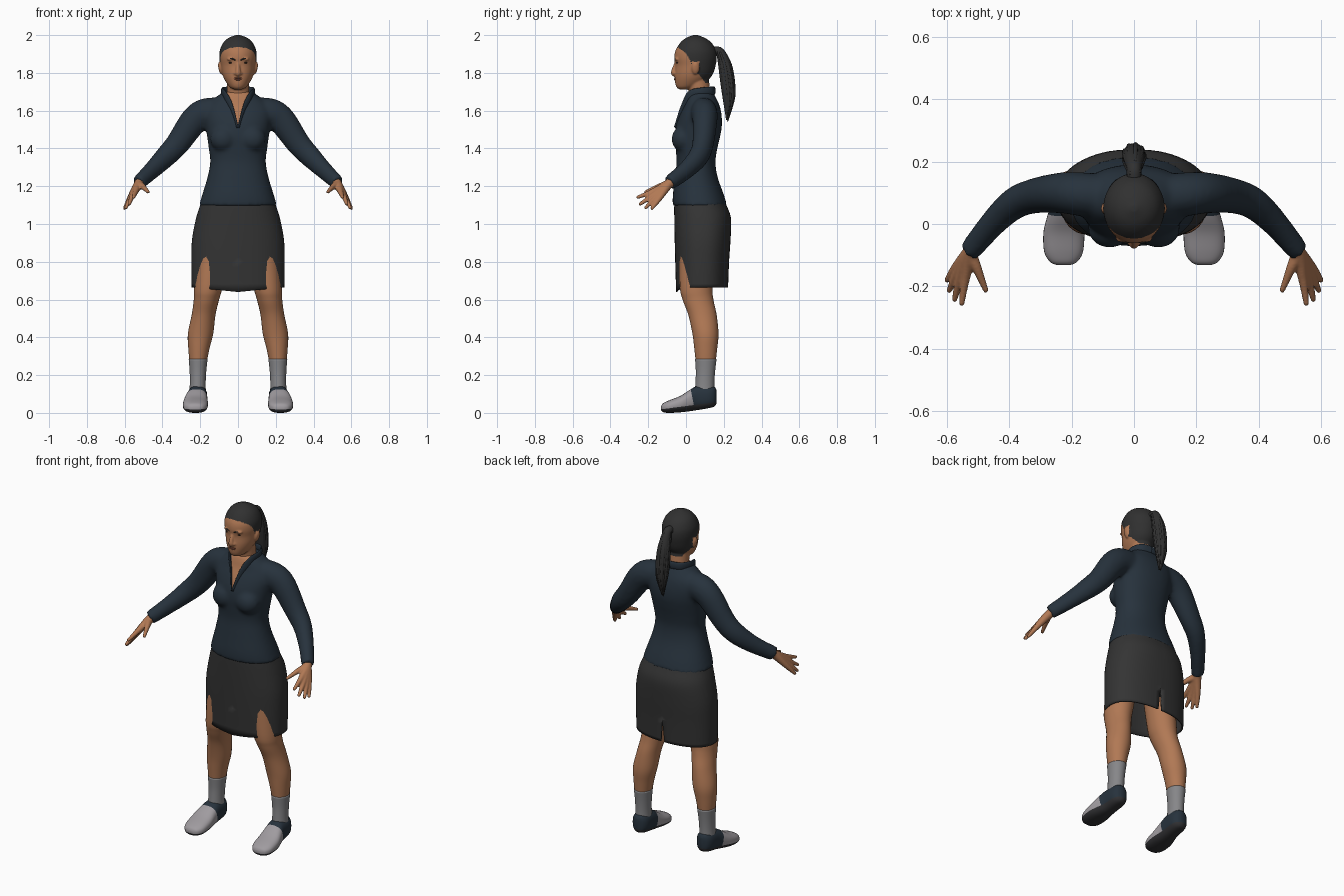
import bpy, bmesh, math, random
from mathutils import Vector, Matrix

if "Cube" in bpy.data.objects:
    bpy.data.objects.remove(bpy.data.objects["Cube"])
random.seed(4)


def material(name, r, g, b):
    m = bpy.data.materials.new(name)
    m.use_nodes = True
    m.diffuse_color = (r, g, b, 1)
    node = m.node_tree.nodes["Principled BSDF"]
    node.inputs["Base Color"].default_value = (r, g, b, 1)
    node.inputs["Roughness"].default_value = 0.8
    return m


SKIN = material("brown skin", .44, .19, .09)
HAIR = material("black hair", .03, .03, .03)
NAVY = material("navy cloth", .02, .032, .046)
SKIRT = material("charcoal cloth", .034, .034, .034)
SOCK = material("grey sock", .24, .24, .25)
SHOE = material("light grey shoe", .35, .33, .35)
SOLE = material("dark sole", .03, .03, .033)
LIPS = material("lip brown", .26, .09, .055)
EYE = material("dark eye", .03, .018, .012)


def spline(rows, k=5):
    """Catmull-Rom interpolation between rows of numbers."""
    out = []
    for i in range(len(rows) - 1):
        a, b, c, d = rows[max(i - 1, 0)], rows[i], rows[i + 1], rows[min(i + 2, len(rows) - 1)]
        for s in range(k):
            t = s / k
            out.append([q + t / 2 * (r - p + t * (2 * p - 5 * q + 4 * r - e + t * (3 * (q - r) + e - p)))
                        for p, q, r, e in zip(a, b, c, d)])
    return out + [list(rows[-1])]


def skin_rings(bm, rings, caps):
    loops = [[bm.verts.new(p) for p in ring] for ring in rings]
    n = len(loops[0])
    for a, b in zip(loops, loops[1:]):
        for j in range(n):
            bm.faces.new((a[j], a[(j + 1) % n], b[(j + 1) % n], b[j]))
    if caps:
        bm.faces.new(loops[0][::-1])
        bm.faces.new(loops[-1])


def stack(bm, rows, axis="z", n=32, power=2, caps=True):
    """Rows: position on axis, centre x, half width, low side, high side."""
    rings = []
    for t, cx, w, lo, hi in spline(rows):
        ring = []
        for j in range(n):
            c, s = math.cos(math.tau * j / n), math.sin(math.tau * j / n)
            x = cx + w * math.copysign(abs(c) ** (2 / power), c)
            v = (lo + hi) / 2 + (hi - lo) / 2 * math.copysign(abs(s) ** (2 / power), s)
            ring.append((x, v, t) if axis == "z" else (x, t, v))
        rings.append(ring)
    skin_rings(bm, rings, caps)


def tube(bm, rows, flat=1, ref=(0, 0, 1), n=16):
    """Rows: x, y, z, radius; flat scales the radius sideways."""
    pts = spline(rows)
    rings = []
    for i, (x, y, z, r) in enumerate(pts):
        t = Vector(pts[min(i + 1, len(pts) - 1)][:3]) - Vector(pts[max(i - 1, 0)][:3])
        u = t.cross(Vector(ref)).normalized()
        v = u.cross(t).normalized()
        angles = [math.tau * j / n for j in range(n)]
        rings.append([Vector((x, y, z)) + r * (flat * u * math.cos(a) + v * math.sin(a)) for a in angles])
    skin_rings(bm, rings, True)


def ball(bm, centre, size, tilt=0):
    m = Matrix.Translation(centre) @ Matrix.Rotation(tilt, 4, "Y") @ Matrix.Diagonal((*size, 1))
    bmesh.ops.create_uvsphere(bm, u_segments=20, v_segments=12, radius=1, matrix=m)


def finish(name, bm, mats, mirror=False, voxel=0, cuts=(), rule=None, relax=4):
    """Make the object, optionally fuse its parts, cut clean colour edges and colour by rule."""
    bmesh.ops.recalc_face_normals(bm, faces=bm.faces)
    mesh = bpy.data.meshes.new(name)
    bm.to_mesh(mesh)
    ob = bpy.data.objects.new(name, mesh)
    bpy.context.collection.objects.link(ob)
    if voxel:
        mod = ob.modifiers.new("fuse", "REMESH")
        mod.mode, mod.voxel_size = "VOXEL", voxel
        mod = ob.modifiers.new("relax", "SMOOTH")
        mod.iterations = relax
        mesh = bpy.data.meshes.new_from_object(ob.evaluated_get(bpy.context.evaluated_depsgraph_get()))
        ob.modifiers.clear()
        ob.data = mesh
    mesh.materials.clear()
    for m in mats:
        mesh.materials.append(m)
    bm.clear()
    bm.from_mesh(mesh)
    for co, no in cuts:
        bmesh.ops.bisect_plane(bm, geom=bm.verts[:] + bm.edges[:] + bm.faces[:], plane_co=co, plane_no=no)
    bm.normal_update()
    for f in bm.faces:
        f.smooth = True
        f.material_index = rule(f.calc_center_median(), f.normal) if rule else 0
    bm.to_mesh(mesh)
    bm.free()
    if mirror:
        ob.modifiers.new("mirror", "MIRROR")
    return ob


# Head, neck, nose and ears fused; scalp coloured above the hairline
bm = bmesh.new()
stack(bm, [(1.712, 0, .02, -.035, .02), (1.722, 0, .04, -.048, .05), (1.74, 0, .056, -.056, .09),
           (1.77, 0, .074, -.06, .125), (1.8, 0, .085, -.06, .145), (1.84, 0, .092, -.057, .157),
           (1.88, 0, .098, -.062, .163), (1.92, 0, .096, -.055, .158), (1.96, 0, .078, -.03, .135),
           (1.985, 0, .05, 0, .1), (2.001, 0, .01, .04, .06)], n=48)
stack(bm, [(1.58, 0, .068, .02, .14), (1.68, 0, .06, .018, .13), (1.78, 0, .06, 0, .12)])
tube(bm, [(0, -.052, 1.855, .008), (0, -.063, 1.82, .012), (0, -.064, 1.797, .015), (0, -.05, 1.79, .01)],
     ref=(0, 1, 0))
for s in (-1, 1):
    ball(bm, (s * .014, -.056, 1.797), (.01, .012, .009))
    ball(bm, (s * .093, .05, 1.825), (.011, .02, .034), s * .2)
    ball(bm, (s * .034, -.047, 1.873), (.026, .013, .009))


def hairline(c, normal):
    if abs(c.x) > .093 and c.z < 1.86 and c.y < .075:
        return 0
    line = [(-1, 1.94), (-.05, 1.94), (0, 1.905), (.025, 1.86), (.04, 1.81), (.07, 1.79), (.1, 1.75), (1, 1.74)]
    for (y0, z0), (y1, z1) in zip(line, line[1:]):
        if y0 <= c.y < y1:
            return int(c.z > z0 + (z1 - z0) * (c.y - y0) / (y1 - y0))
    return 0


finish("head", bm, [SKIN, HAIR], voxel=.005, rule=hairline, relax=3)

# Face details
bm = bmesh.new()
ball(bm, (.035, -.046, 1.854), (.015, .006, .005))
finish("eye", bm, [EYE], mirror=True)
bm = bmesh.new()
tube(bm, [(.014, -.058, 1.868, .003), (.034, -.057, 1.875, .004), (.056, -.045, 1.873, .002)])
finish("eyebrow", bm, [HAIR], mirror=True)
bm = bmesh.new()
ball(bm, (0, -.056, 1.772), (.024, .007, .004))
ball(bm, (0, -.056, 1.765), (.02, .007, .005))
finish("lips", bm, [LIPS])

# Ponytail: a full core with loose strands around it
bm = bmesh.new()
tail = [(0, .15, 1.915, .024), (0, .18, 1.91, .024), (0, .205, 1.84, .034), (0, .219, 1.75, .037),
        (0, .226, 1.66, .031), (0, .218, 1.55, .006)]
tube(bm, tail, ref=(1, 0, 0))
for i in range(9):
    a = math.tau * i / 9
    drop = random.uniform(-.01, .03)
    tube(bm, [(x + r * .85 * math.cos(a), y + r * .85 * math.sin(a), z + drop, r * .25)
              for x, y, z, r in tail[1:]], ref=(1, 0, 0), n=8)
finish("ponytail", bm, [HAIR])

# Blouse: torso, bust and sleeves fused, with a bare V at the neck
bm = bmesh.new()
stack(bm, [(1.095, 0, .207, -.07, .218), (1.15, 0, .191, -.07, .202), (1.25, 0, .161, -.058, .167),
           (1.33, 0, .147, -.05, .156), (1.4, 0, .155, -.055, .166), (1.46, 0, .163, -.06, .18),
           (1.52, 0, .172, -.053, .19), (1.58, 0, .18, -.032, .188), (1.63, 0, .165, -.008, .177),
           (1.67, 0, .118, .004, .158), (1.7, 0, .08, .018, .142)], n=48, power=2.2)
for s in (-1, 1):
    ball(bm, (s * .078, -.015, 1.45), (.07, .062, .068))
    tube(bm, [(s * x, y, z, r) for x, y, z, r in
              [(.06, .09, 1.59, .075), (.16, .095, 1.588, .08), (.23, .1, 1.55, .075), (.32, .09, 1.425, .064),
               (.385, .065, 1.355, .058), (.455, 0, 1.285, .048), (.527, -.087, 1.218, .04)]], flat=.88, n=24)
finish("blouse", bm, [NAVY, SKIN], voxel=.011, relax=6,
       cuts=[((0, 0, 1.51), (s, 0, -.32)) for s in (-1, 1)],
       rule=lambda c, n: int(c.y < .05 and abs(c.x) < .32 * (c.z - 1.51)))

# Collar following the V and standing round the neck
bm = bmesh.new()
tube(bm, [(.004, -.056, 1.51, .01), (.036, -.016, 1.62, .016), (.07, .02, 1.685, .02), (.084, .08, 1.7, .022),
          (.058, .135, 1.705, .022), (0, .15, 1.705, .022)], flat=.3)
finish("collar", bm, [NAVY], mirror=True)

# Hands: each finger runs from the wrist so they fuse into a palm
bm = bmesh.new()
wrist = [(.488, -.045, 1.25, .028), (.525, -.09, 1.213, .025)]
for knuckle, tip in [((.542, -.175, 1.172), (.553, -.254, 1.142)), ((.557, -.17, 1.155), (.576, -.242, 1.106)),
                     ((.567, -.158, 1.142), (.593, -.213, 1.087)), ((.573, -.142, 1.135), (.6, -.18, 1.083)),
                     ((.503, -.145, 1.197), (.476, -.212, 1.17))]:
    tube(bm, wrist + [(*knuckle, .0155), (*tip, .009)])
    ball(bm, tip, (.009, .009, .009))
finish("hand", bm, [SKIN], mirror=True, voxel=.005, relax=2)

# Skirt: open shell with a dipped front hem and a back slit
bm = bmesh.new()
stack(bm, [(.665, 0, .245, -.053, .223), (.8, 0, .247, -.057, .228), (.92, 0, .243, -.06, .236),
           (1.03, 0, .222, -.062, .238), (1.1, 0, .2, -.062, .214), (1.14, 0, .186, -.058, .196)],
      n=64, power=2.3, caps=False)
for v in bm.verts:
    if v.co.z < .68 and v.co.y < .08:
        v.co.z -= .025 * (1 - abs(v.co.x) / .25)
for s in (-1, 1):
    bmesh.ops.bisect_plane(bm, geom=bm.verts[:] + bm.edges[:] + bm.faces[:],
                           plane_co=(0, 0, .8), plane_no=(s, 0, .09))
slit = [f for f in bm.faces if f.calc_center_median().y > .1
        and abs(f.calc_center_median().x) < .09 * (.8 - f.calc_center_median().z)]
bmesh.ops.delete(bm, geom=slit, context="FACES")
skirt = finish("skirt", bm, [SKIRT])
skirt.modifiers.new("thickness", "SOLIDIFY").thickness = .008

# Legs and socks
bm = bmesh.new()
stack(bm, [(.25, .212, .043, .054, .155), (.34, .207, .056, .044, .165), (.42, .198, .067, .034, .172),
           (.52, .182, .063, .012, .162), (.6, .167, .067, -.018, .145), (.68, .155, .076, -.033, .14),
           (.95, .12, .09, -.035, .15)])
finish("leg", bm, [SKIN], mirror=True)
bm = bmesh.new()
stack(bm, [(.1, .214, .044, .046, .15), (.16, .213, .042, .05, .15), (.22, .212, .044, .052, .154),
           (.285, .211, .05, .048, .162)])
finish("sock", bm, [SOCK], mirror=True)

# Shoes: pale toe, navy heel and rim, dark sole
bm = bmesh.new()
stack(bm, [(-.132, .226, .02, .015, .035), (-.122, .226, .043, .004, .05), (-.09, .226, .062, 0, .066),
           (-.03, .225, .066, .003, .09), (.02, .221, .059, .009, .122), (.06, .216, .053, .015, .142),
           (.12, .214, .05, .025, .144), (.15, .214, .036, .034, .138), (.162, .214, .014, .05, .12)],
      axis="y", power=2.5)
sole = Vector((0, -.13, 1))
finish("shoe", bm, [SHOE, NAVY, SOLE], mirror=True,
       cuts=[((0, -.1, .023), sole), ((0, .05, 0), (0, 1, .2)), ((0, 0, .132), (0, 0, 1))],
       rule=lambda c, n: 2 if (c - Vector((0, -.1, .023))).dot(sole) < 0
       else int(c.y + .2 * c.z > .05 or c.z > .132))
